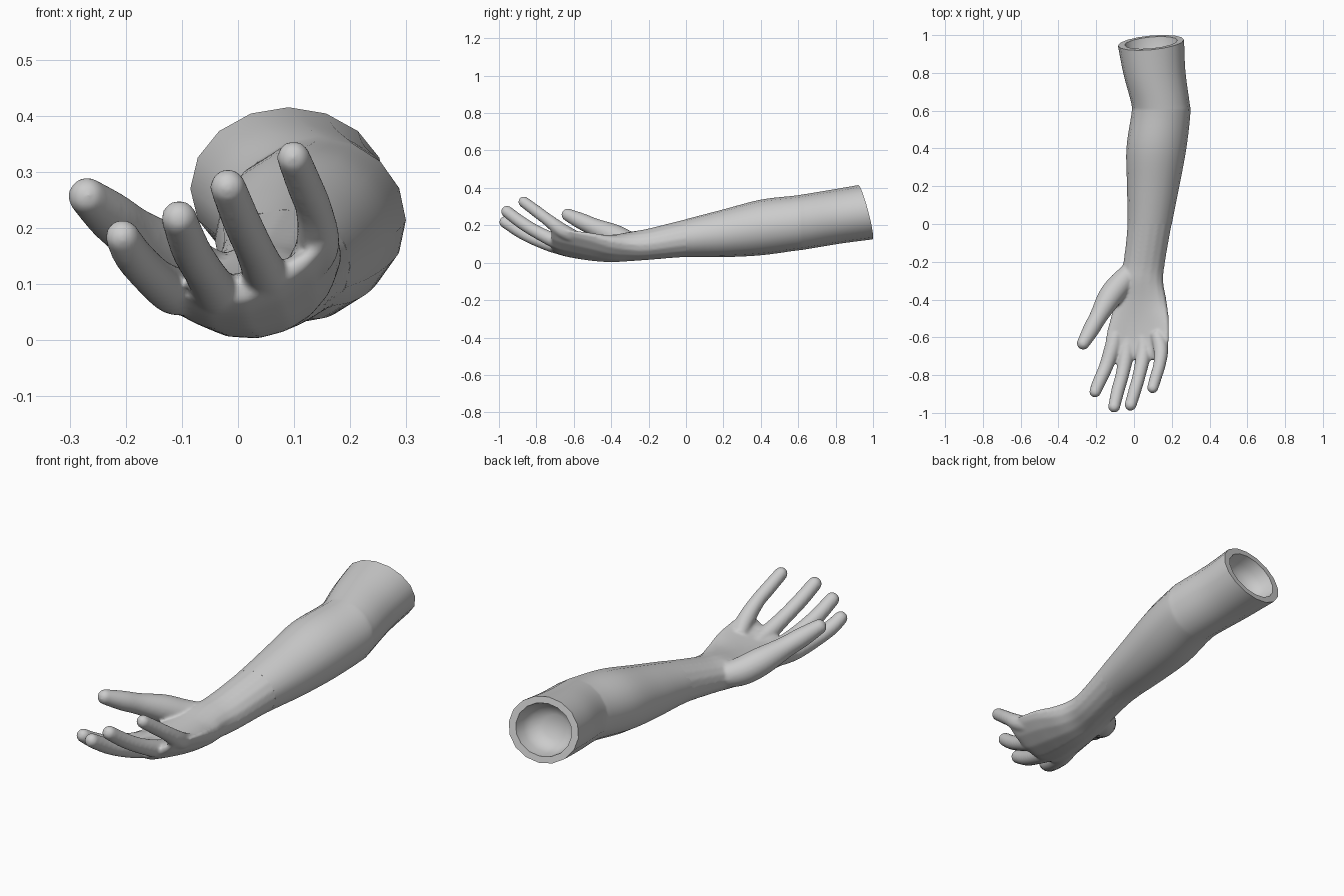
import bpy, bmesh, math
from mathutils import Vector, Matrix

if "Cube" in bpy.data.objects:
    bpy.data.objects.remove(bpy.data.objects["Cube"])

SIDES = 16


def spline(keys, n):
    """Catmull-Rom interpolation of equal-length tuples."""
    out = []
    for i in range(len(keys) - 1):
        a, b, c, d = (keys[max(0, min(len(keys) - 1, i + j))] for j in (-1, 0, 1, 2))
        for s in range(n):
            t = s / n
            out.append(tuple(
                0.5 * (2 * q + (r - p) * t + (2 * p - 5 * q + 4 * r - w) * t * t
                       + (3 * q - p - 3 * r + w) * t ** 3)
                for p, q, r, w in zip(a, b, c, d)))
    return out + [tuple(keys[-1])]


def loft(bm, rings):
    """Skin a list of point rings and cap both ends."""
    vs = [[bm.verts.new(p) for p in ring] for ring in rings]
    for a, b in zip(vs, vs[1:]):
        for i in range(len(a)):
            j = (i + 1) % len(a)
            bm.faces.new((a[i], a[j], b[j], b[i]))
    bm.faces.new(vs[0][::-1])
    bm.faces.new(vs[-1])


def section(y, x0, x1, z0, z1, cup, lean):
    """Oval slice of the arm; cup bends it into a U, lean raises the outer side."""
    cx, cz, a, b = (x0 + x1) / 2, (z0 + z1) / 2, (x1 - x0) / 2, (z1 - z0) / 2
    tilt = max(0, min(1, (y - 0.55) / 0.41))
    ring = []
    for i in range(SIDES):
        t = math.tau * i / SIDES
        u, w = math.cos(t), math.sin(t)
        ring.append(Vector((cx + a * u,
                            y + tilt * (0.09 * a * u - 0.26 * b * w),
                            cz + b * w + cup * u * u + lean * u)))
    return ring


def tube(bm, keys):
    """Tapered finger along (x, y, z, radius) points with a round tip."""
    pts = spline(keys, 5)
    rings = []
    for i, p in enumerate(pts):
        tan = Vector(pts[min(i + 1, len(pts) - 1)][:3]) - Vector(pts[max(i - 1, 0)][:3])
        q = tan.to_track_quat('Z', 'Y')
        rings.append([Vector(p[:3]) + q @ Vector((p[3] * math.cos(math.tau * k / 20),
                                                  p[3] * math.sin(math.tau * k / 20), 0))
                      for k in range(20)])
    loft(bm, rings)
    bmesh.ops.create_uvsphere(bm, u_segments=20, v_segments=12, radius=pts[-1][3],
                              matrix=Matrix.Translation(pts[-1][:3]))


def finish(bm, name):
    bmesh.ops.recalc_face_normals(bm, faces=bm.faces)
    me = bpy.data.meshes.new(name)
    bm.to_mesh(me)
    bm.free()
    ob = bpy.data.objects.new(name, me)
    bpy.context.collection.objects.link(ob)
    bpy.ops.object.select_all(action='DESELECT')
    bpy.context.view_layer.objects.active = ob
    ob.select_set(True)
    return ob


# Slices from knuckles to upper arm: y, x min, x max, z min, z max, cup, lean
slices = spline([
    (-0.72, -0.135, 0.160, 0.070, 0.105, 0.055, 0.035),
    (-0.68, -0.152, 0.178, 0.046, 0.120, 0.060, 0.037),
    (-0.60, -0.150, 0.185, 0.026, 0.120, 0.058, 0.035),
    (-0.50, -0.125, 0.185, 0.010, 0.130, 0.047, 0.028),
    (-0.40, -0.100, 0.172, 0.003, 0.145, 0.025, 0.015),
    (-0.30, -0.082, 0.155, 0.008, 0.165, 0.008, 0.005),
    (-0.20, -0.056, 0.165, 0.015, 0.183, 0, 0),
    (0.00, -0.035, 0.200, 0.030, 0.233, 0, 0),
    (0.20, -0.037, 0.240, 0.030, 0.285, 0, 0),
    (0.40, -0.040, 0.277, 0.040, 0.337, 0, 0),
    (0.58, -0.014, 0.298, 0.064, 0.358, 0, 0),
    (0.64, -0.014, 0.294, 0.073, 0.366, 0, 0),
    (0.80, -0.055, 0.272, 0.102, 0.390, 0, 0),
    (0.96, -0.085, 0.265, 0.125, 0.415, 0, 0)], 5)

# Arm with a hollow dish in the cut end
bm = bmesh.new()
rings = [section(*s) for s in slices if s[0] > -0.001]
rim = rings[-1]
centre = sum(rim, Vector()) / SIDES
inward = Vector((0.09, -1, -0.26)).normalized()
for scale, depth in ((0.80, 0), (0.74, 0.05), (0.62, 0.085), (0.36, 0.11)):
    rings.append([centre + (p - centre) * scale + inward * depth for p in rim])
loft(bm, rings)
finish(bm, "arm")
bpy.ops.object.shade_smooth_by_angle(angle=math.radians(40))

# Hand: palm, four fingers and thumb fused into one skin
bm = bmesh.new()
loft(bm, [section(*s) for s in slices if s[0] < 0.05])
digits = [
    [(-0.095, -0.58, 0.080, 0.036), (-0.116, -0.66, 0.088, 0.042), (-0.150, -0.76, 0.112, 0.037),
     (-0.186, -0.84, 0.150, 0.035), (-0.206, -0.888, 0.184, 0.031)],
    [(-0.030, -0.58, 0.075, 0.035), (-0.040, -0.68, 0.086, 0.041), (-0.060, -0.79, 0.120, 0.036),
     (-0.085, -0.88, 0.163, 0.035), (-0.105, -0.967, 0.217, 0.032)],
    [(0.045, -0.58, 0.090, 0.035), (0.050, -0.68, 0.110, 0.040), (0.030, -0.79, 0.160, 0.035),
     (0.005, -0.88, 0.215, 0.034), (-0.018, -0.957, 0.273, 0.032)],
    [(0.120, -0.58, 0.130, 0.035), (0.142, -0.66, 0.170, 0.039), (0.136, -0.74, 0.230, 0.033),
     (0.119, -0.80, 0.275, 0.032), (0.099, -0.867, 0.325, 0.030)],
    [(-0.020, -0.26, 0.095, 0.055), (-0.075, -0.32, 0.110, 0.064), (-0.130, -0.39, 0.145, 0.063),
     (-0.188, -0.49, 0.190, 0.048), (-0.228, -0.56, 0.222, 0.044), (-0.269, -0.632, 0.256, 0.034)],
]
for d in digits:
    tube(bm, d)
hand = finish(bm, "hand")
m = hand.modifiers.new("fuse", 'REMESH')
m.mode = 'VOXEL'
m.voxel_size = 0.007
m = hand.modifiers.new("soften", 'SMOOTH')
m.factor = 0.5
m.iterations = 8
for name in ("fuse", "soften"):
    bpy.ops.object.modifier_apply(modifier=name)
bpy.ops.object.shade_smooth()
